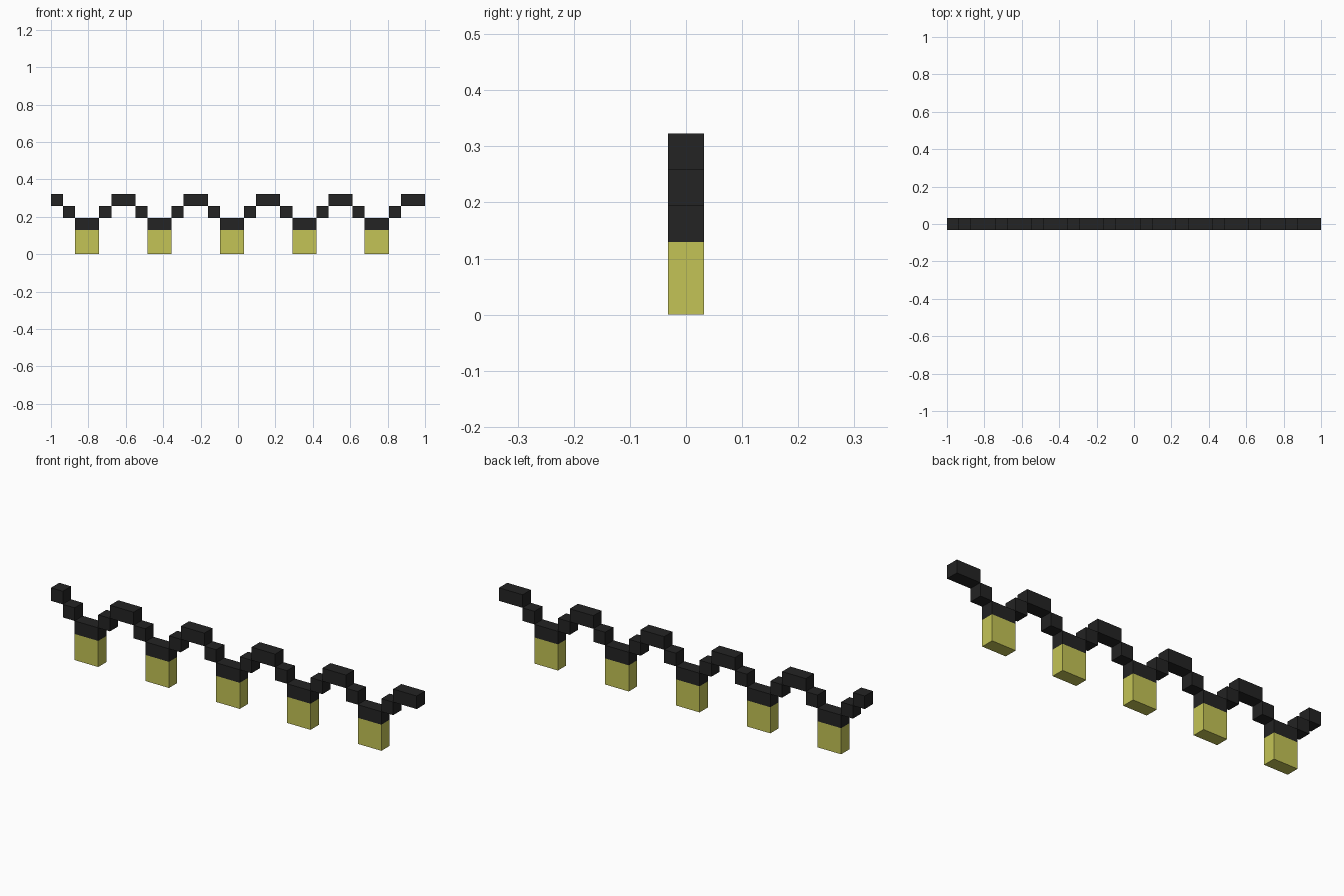
import bpy
import bmesh
from mathutils import Matrix, Vector

cube = bpy.data.objects.get("Cube")
if cube:
    bpy.data.objects.remove(cube, do_unlink=True)

U = 2 / 31        # one block; the string is 31 blocks long
BULBS = 5
PERIOD = 6        # blocks from one bulb to the next


def material(name, rgb):
    m = bpy.data.materials.new(name)
    m.use_nodes = True
    m.diffuse_color = (*rgb, 1)
    bsdf = m.node_tree.nodes["Principled BSDF"]
    bsdf.inputs["Base Color"].default_value = (*rgb, 1)
    bsdf.inputs["Roughness"].default_value = 0.9
    return m


black = material("black cable", (0.017, 0.017, 0.017))
yellow = material("yellow bulb", (0.55, 0.55, 0.092))


def block(name, col, row, width, height, mat):
    """Box one block deep, placed by its left column and bottom row."""
    bm = bmesh.new()
    bmesh.ops.create_cube(bm, size=1, matrix=Matrix.Diagonal((width * U, U, height * U, 1)))
    me = bpy.data.meshes.new(name)
    bm.to_mesh(me)
    bm.free()
    me.materials.append(mat)
    ob = bpy.data.objects.new(name, me)
    ob.location = Vector((-1 + (col + width / 2) * U, 0, (row + height / 2) * U))
    bpy.context.collection.objects.link(ob)


# Cable ends: one block on one end, two on the other
block("cable_end_right", 0, 4, 1, 1, black)
block("cable_end_left", 29, 4, 2, 1, black)

for i in range(BULBS):
    c = 2 + i * PERIOD
    # Bulb with its socket, and the cable steps on both sides
    block(f"bulb_{i + 1}", c, 0, 2, 2, yellow)
    block(f"socket_{i + 1}", c, 2, 2, 1, black)
    block(f"cable_step_right_{i + 1}", c - 1, 3, 1, 1, black)
    block(f"cable_step_left_{i + 1}", c + 2, 3, 1, 1, black)
    # High point of the cable between two bulbs
    if i < BULBS - 1:
        block(f"cable_peak_{i + 1}", c + 3, 4, 2, 1, black)
